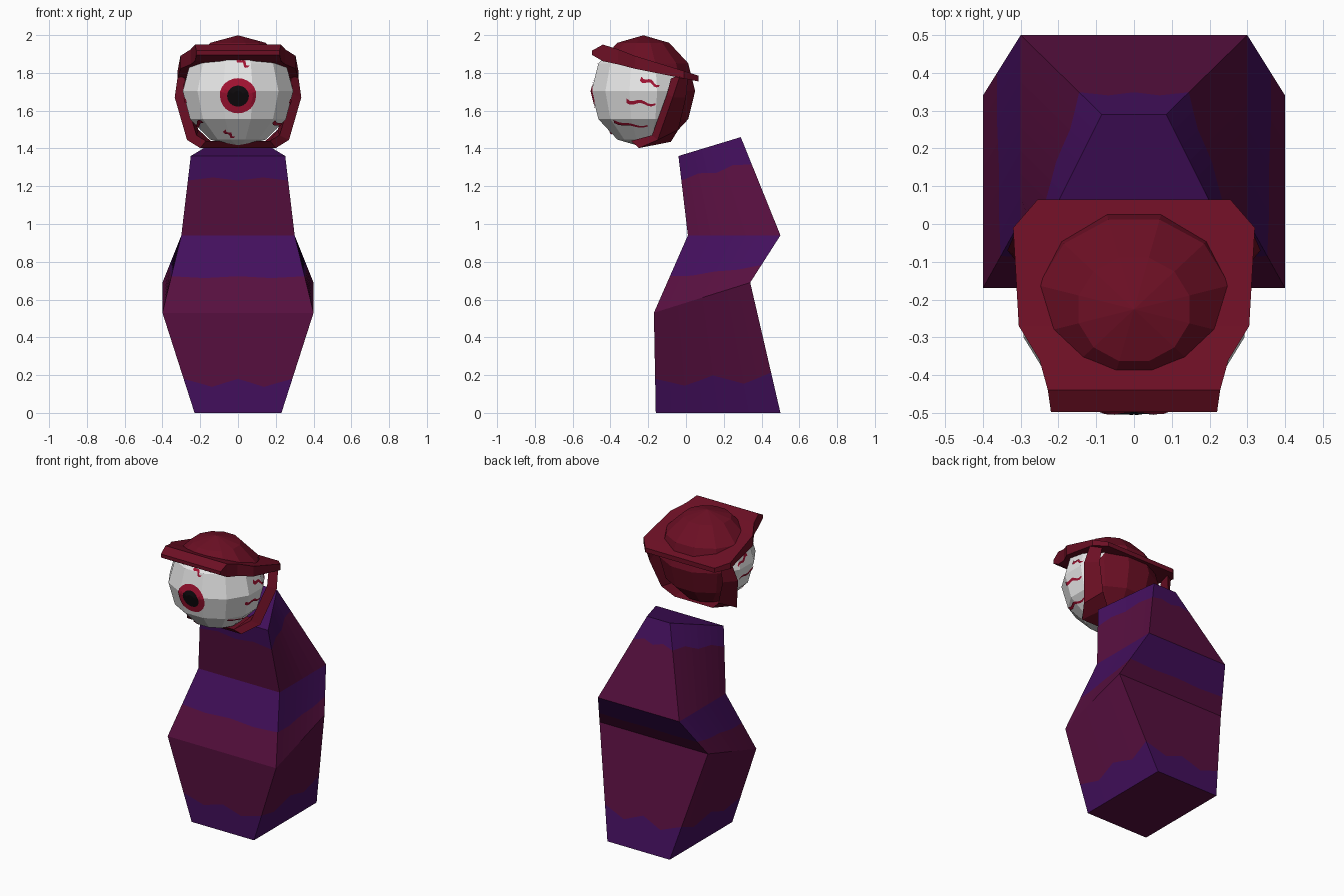
import bpy, bmesh, math
from mathutils import Vector, Matrix
from mathutils.bvhtree import BVHTree

if "Cube" in bpy.data.objects:
    bpy.data.objects.remove(bpy.data.objects["Cube"])


def material(name, rgb):
    m = bpy.data.materials.new(name)
    lin = [((c / 255 + 0.055) / 1.055) ** 2.4 if c > 10 else c / 255 / 12.92 for c in rgb]
    m.diffuse_color = (*lin, 1)
    m.use_nodes = True
    m.node_tree.nodes["Principled BSDF"].inputs["Base Color"].default_value = m.diffuse_color
    return m


MAROON = material("maroon", (87, 15, 63))
PURPLE = material("purple", (67, 15, 93))
LID = material("dark_red", (108, 15, 36))
WHITE = material("eye_white", (232, 232, 232))
RED = material("vein_red", (162, 18, 50))
BLACK = material("pupil_black", (14, 10, 13))


def finish(bm, name, mats, recalc=True):
    if recalc:
        bmesh.ops.recalc_face_normals(bm, faces=bm.faces)
    me = bpy.data.meshes.new(name)
    bm.to_mesh(me)
    bm.free()
    for m in mats:
        me.materials.append(m)
    ob = bpy.data.objects.new(name, me)
    bpy.context.collection.objects.link(ob)
    return ob


def loft(bm, rings, mats=None, caps=None, closed=True):
    """Skin a list of point rings; mats gives a material index per band."""
    vs = [[bm.verts.new(p) for p in r] for r in rings]
    n = len(vs[0])
    for i in range(len(vs) - 1):
        for j in range(n if closed else n - 1):
            k = (j + 1) % n
            f = bm.faces.new((vs[i][j], vs[i][k], vs[i + 1][k], vs[i + 1][j]))
            f.material_index = mats[i] if mats else 0
    if caps:
        bm.faces.new(vs[0][::-1]).material_index = caps[0]
        bm.faces.new(vs[-1]).material_index = caps[1]


# Body: four-sided rings given as front and back corner (half width, y, z)
BODY = [((.23, -.16, 0), (.23, .50, 0)),
        ((.40, -.17, .53), (.40, .34, .69)),
        ((.30, .01, .94), (.30, .50, .94)),
        ((.25, -.04, 1.36), (.085, .29, 1.46))]
SEG = 8


def corners(i):
    (fx, fy, fz), (bx, by, bz) = BODY[i]
    return [Vector(p) for p in ((-fx, fy, fz), (fx, fy, fz), (bx, by, bz), (-bx, by, bz))]


def body_ring(i, t_front, t_back, wave):
    lo, hi = corners(i), corners(i + 1)
    ts = (t_front, t_front, t_back, t_back)
    pts = []
    for k in range(4):
        n = (k + 1) % 4
        for j in range(SEG):
            u = j / SEG
            t = ts[k] * (1 - u) + ts[n] * u + wave * math.cos(4 * math.pi * u)
            pts.append(lo[k].lerp(lo[n], u).lerp(hi[k].lerp(hi[n], u), t))
    return pts


bm = bmesh.new()
levels = [(0, 0, 0, 0), (0, .30, .27, .04), (1, 0, 0, 0), (1, .46, .36, .012),
          (2, 0, 0, 0), (2, .71, .74, -.02), (2, 1, 1, 0)]
loft(bm, [body_ring(*l) for l in levels], mats=[1, 0, 0, 1, 0, 1], caps=(0, 1))
finish(bm, "striped_body", [MAROON, PURPLE])

# Eyeball: twelve-sided sphere, the lid colour covers its top and back
C = Vector((0, -.226, 1.703))
bm = bmesh.new()
bmesh.ops.create_uvsphere(bm, u_segments=12, v_segments=6, radius=1)
bmesh.ops.transform(bm, verts=bm.verts, matrix=Matrix.Translation(C)
                    @ Matrix.Diagonal((.303, .284, .296, 1)) @ Matrix.Rotation(math.radians(15), 4, 'Z'))
tree = BVHTree.FromBMesh(bm)
planes = [(Vector((0, -.23, 1.845)), Vector((0, .25, 1))),
          (Vector((0, -.06, 1.72)), Vector((0, 1, -.43)))]
for co, no in planes:
    bmesh.ops.bisect_plane(bm, geom=bm.verts[:] + bm.edges[:] + bm.faces[:], plane_co=co, plane_no=no)
for f in bm.faces:
    c = f.calc_center_median()
    f.material_index = int(any((c - co).dot(no) > 0 for co, no in planes))
finish(bm, "eyeball_with_lid", [WHITE, LID])


def on_eye(p):
    """Project a point radially onto the faceted eye, just above its surface."""
    d = (Vector(p) - C).normalized()
    return tree.ray_cast(C, d)[0] + d * .005


# Iris and pupil
bm = bmesh.new()
radii = [.006, .03, .058, .079, .10]
loft(bm, [[on_eye((r * math.cos(a * math.pi / 12), -.5, 1.675 + r * math.sin(a * math.pi / 12)))
           for a in range(24)] for r in radii], mats=[1, 1, 0, 0])
bm.verts.ensure_lookup_table()
bm.faces.new(bm.verts[:24]).material_index = 1
finish(bm, "iris_and_pupil", [RED, BLACK])

# Veins: kinked thin strips, the side ones on both sides
side = [((.28, -.24, 1.77), (.29, -.14, 1.73)),
        ((.29, -.32, 1.65), (.29, -.16, 1.63)),
        ((.20, -.39, 1.535), (.25, -.20, 1.50))]
veins = [((0, -.45, 1.87), (.05, -.45, 1.82)), ((-.07, -.40, 1.50), (-.02, -.38, 1.46))]
for a, b in side:
    veins += [(a, b), ((-a[0], *a[1:]), (-b[0], *b[1:]))]
bm = bmesh.new()
for a, b in veins:
    a, b = Vector(a), Vector(b)
    across = (b - a).cross((a + b) / 2 - C).normalized()
    rows = []
    for i in range(9):
        p = a.lerp(b, i / 8) + across * .008 * math.sin(i * 1.2)
        w = across * (.012 - .0008 * i)
        rows.append([on_eye(p + w), on_eye(p - w)])
    loft(bm, rows, closed=False)
finish(bm, "eye_veins", [RED])

# Upper lid brim: sloping slab, sections are (y, half width, low z, high z)
bm = bmesh.new()
brim = [(-.497, .22, 1.895, 1.918), (-.44, .228, 1.862, 1.95), (-.36, .25, 1.845, 1.925),
        (-.27, .305, 1.822, 1.89), (-.01, .32, 1.77, 1.81), (.065, .255, 1.755, 1.785)]
loft(bm, [[(-w, y, lo), (w, y, lo), (w, y, hi), (-w, y, hi)] for y, w, lo, hi in brim], caps=(0, 0))
finish(bm, "upper_lid_brim", [LID])

# Lower lid rim: band around the opening, one half mirrored to the other side
bm = bmesh.new()
inner = [(.28, -.08, 1.77), (.285, -.10, 1.69), (.22, -.18, 1.47), (.17, -.29, 1.44)]
outer = [(.318, -.03, 1.79), (.335, -.07, 1.67), (.27, -.15, 1.445), (.20, -.25, 1.402)]
rear = [(.26, .01, 1.77), (.27, .0, 1.67), (.21, -.04, 1.50), (.14, -.08, 1.435)]


def both(pts):
    return pts + [(-x, y, z) for x, y, z in reversed(pts)]


loft(bm, list(zip(both(inner), both(outer), both(rear))), caps=(0, 0))
finish(bm, "lower_lid_rim", [LID])
